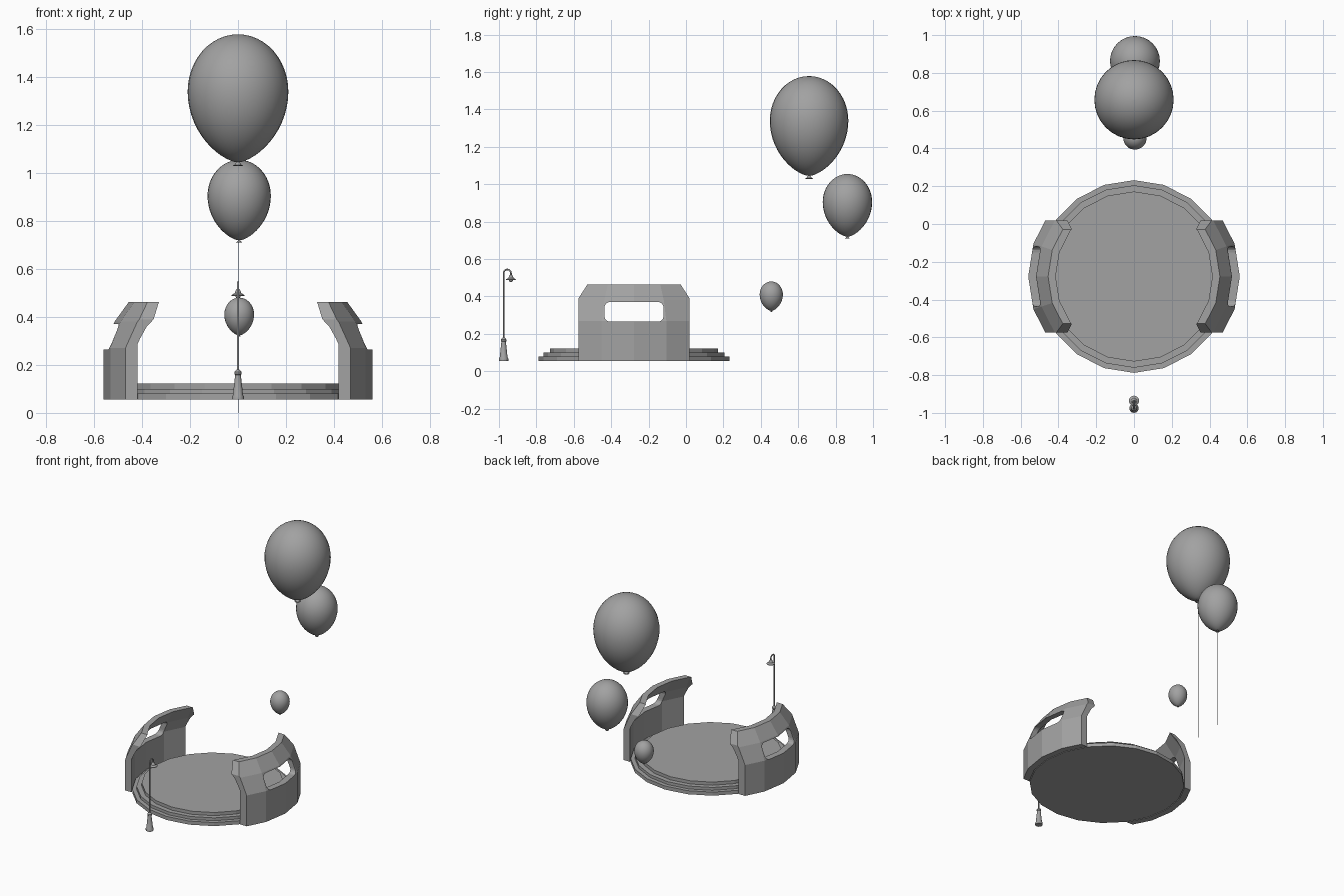
import bpy, bmesh, math
from mathutils import Vector

cube = bpy.data.objects.get("Cube")
if cube:
    bpy.data.objects.remove(cube, do_unlink=True)

grey = bpy.data.materials.new("plain_grey")
grey.use_nodes = True
grey.diffuse_color = (0.36, 0.36, 0.36, 1)
grey.node_tree.nodes["Principled BSDF"].inputs["Base Color"].default_value = grey.diffuse_color

CENTRE_Y = -0.278   # middle of the round stage
SIDES = 20


def finish(name, bm, location=(0, 0, 0), smooth=None):
    bmesh.ops.remove_doubles(bm, verts=bm.verts, dist=1e-5)
    bmesh.ops.recalc_face_normals(bm, faces=bm.faces)
    mesh = bpy.data.meshes.new(name)
    bm.to_mesh(mesh)
    bm.free()
    mesh.materials.append(grey)
    obj = bpy.data.objects.new(name, mesh)
    obj.location = location
    bpy.context.collection.objects.link(obj)
    bpy.ops.object.select_all(action='DESELECT')
    obj.select_set(True)
    bpy.context.view_layer.objects.active = obj
    if smooth:
        bpy.ops.object.shade_smooth_by_angle(angle=math.radians(smooth))
    return obj


def lathe(name, profile, sides, location, smooth=None):
    """Spin an (r, z) profile fully around z, closing both ends."""
    bm = bmesh.new()
    rings = [[bm.verts.new((r * math.cos(a), r * math.sin(a), z))
              for a in (math.tau * i / sides for i in range(sides))]
             for r, z in profile]
    for low, high in zip(rings, rings[1:]):
        for i in range(sides):
            j = (i + 1) % sides
            bm.faces.new((low[i], low[j], high[j], high[i]))
    bm.faces.new(rings[0])
    bm.faces.new(rings[-1])
    return finish(name, bm, location, smooth)


def tube(name, points, radius, resolution):
    curve = bpy.data.curves.new(name, 'CURVE')
    curve.dimensions = '3D'
    curve.bevel_depth = radius
    curve.bevel_resolution = resolution
    curve.use_fill_caps = True
    spline = curve.splines.new('POLY')
    spline.points.add(len(points) - 1)
    for p, co in zip(spline.points, points):
        p.co = (*co, 1)
        p.radius = 1
    curve.materials.append(grey)
    obj = bpy.data.objects.new(name, curve)
    bpy.context.collection.objects.link(obj)
    return obj


# Stepped round stage
lathe("stage", [(0.51, 0.055), (0.51, 0.08), (0.483, 0.08), (0.483, 0.1),
                (0.45, 0.1), (0.45, 0.122)], SIDES, (0, CENTRE_Y, 0))


# Curved side walls, trimmed at the ends and chamfered at the upper corners
WALL = [(0.56, 0.055), (0.56, 0.27), (0.515, 0.38), (0.455, 0.463),
        (0.415, 0.463), (0.485, 0.36), (0.515, 0.285), (0.515, 0.055)]


def window_cutter():
    bm = bmesh.new()
    half_w, half_h, corner = 0.158, 0.053, 0.03
    ring = []
    for k, (sy, sz) in enumerate([(1, 1), (-1, 1), (-1, -1), (1, -1)]):
        for s in range(5):
            a = math.pi / 2 * (k + s / 4)
            ring.append(bm.verts.new((0.2,
                        sy * (half_w - corner) + corner * math.cos(a),
                        sz * (half_h - corner) + corner * math.sin(a))))
    face = bm.faces.new(ring)
    out = bmesh.ops.extrude_face_region(bm, geom=[face])
    moved = [g for g in out["geom"] if isinstance(g, bmesh.types.BMVert)]
    bmesh.ops.translate(bm, verts=moved, vec=(0.6, 0, 0))
    obj = finish("window_cutter", bm, (0, CENTRE_Y, 0.318))
    obj.hide_render = True
    return obj


def wall(name, side):
    bm = bmesh.new()
    rows = [[bm.verts.new((r * math.cos(a), r * math.sin(a), z)) for r, z in WALL]
            for a in (math.tau * i / SIDES for i in range(-3, 4))]
    n = len(WALL)
    for a, b in zip(rows, rows[1:]):
        for i in range(n):
            j = (i + 1) % n
            bm.faces.new((a[i], b[i], b[j], a[j]))
    bm.faces.new(rows[0])
    bm.faces.new(rows[-1])
    for s in (1, -1):
        for co, no in ((Vector((0, s * 0.297, 0)), Vector((0, s, 0))),
                       (Vector((0, s * 0.297, 0.39)), Vector((0, s * 0.07, 0.045)))):
            bmesh.ops.bisect_plane(bm, geom=bm.verts[:] + bm.edges[:] + bm.faces[:],
                                   plane_co=co, plane_no=no, clear_outer=True)
            bmesh.ops.holes_fill(bm, edges=[e for e in bm.edges if e.is_boundary])
    obj = finish(name, bm, (0, CENTRE_Y, 0))
    cutter = window_cutter()
    mod = obj.modifiers.new("window", 'BOOLEAN')
    mod.object = cutter
    mod.operation = 'DIFFERENCE'
    mod.solver = 'EXACT'
    bpy.context.view_layer.objects.active = obj
    bpy.ops.object.modifier_apply(modifier=mod.name)
    bpy.data.objects.remove(cutter, do_unlink=True)
    if side < 0:
        obj.rotation_euler.z = math.pi


wall("left_wall", 1)
wall("right_wall", -1)


# Teardrop balloons with a flared knot
def balloon(name, location, radius):
    profile = [(0.1, -1.46), (0.085, -1.48), (0.03, -1.40)]
    for i in range(1, 15):
        a = math.pi / 2 * (1 - i / 14)
        profile.append((max(math.cos(a) ** 1.3, 0.03), -1.41 * math.sin(a)))
    for i in range(1, 13):
        a = math.pi / 2 * i / 12
        profile.append((max(math.cos(a), 0.001), 1.135 * math.sin(a)))
    lathe(name, [(r * radius, z * radius) for r, z in profile], 32, location, 50)


balloon("large_balloon", (0, 0.658, 1.34), 0.21)
balloon("medium_balloon", (0.005, 0.863, 0.905), 0.132)
balloon("small_balloon", (0.005, 0.456, 0.41), 0.062)

# Hair-thin balloon strings
tube("large_balloon_string", [(0, 0.658, 0), (0, 0.658, 1.03)], 0.0008, 0)
tube("medium_balloon_string", [(0.003, 0.863, 0), (0.003, 0.863, 0.715)], 0.0008, 0)

# Street lamp: tapered foot, hooked pole, hanging shade and bulb
LAMP_Y, SHADE_Y = -0.975, -0.936
lathe("lamp_foot", [(0.025, 0.055), (0.025, 0.068), (0.021, 0.075), (0.012, 0.158),
                    (0.015, 0.162), (0.015, 0.17), (0.006, 0.18)],
      12, (0, LAMP_Y, 0), 30)
mid, bend = (LAMP_Y + SHADE_Y) / 2, (SHADE_Y - LAMP_Y) / 2
arch = [(0, mid - bend * math.cos(a), 0.525 + bend * math.sin(a))
        for a in (math.pi * i / 10 for i in range(11))]
tube("lamp_pole", [(0, LAMP_Y, 0.17)] + arch + [(0, SHADE_Y, 0.505)], 0.0045, 2)
lathe("lamp_shade", [(0.026, 0.487), (0.027, 0.491), (0.014, 0.499), (0.009, 0.512),
                     (0.005, 0.516)], 16, (0, SHADE_Y, 0), 30)
lathe("lamp_bulb", [(0.003, 0.477), (0.009, 0.481), (0.011, 0.488)],
      12, (0, SHADE_Y, 0), 60)
